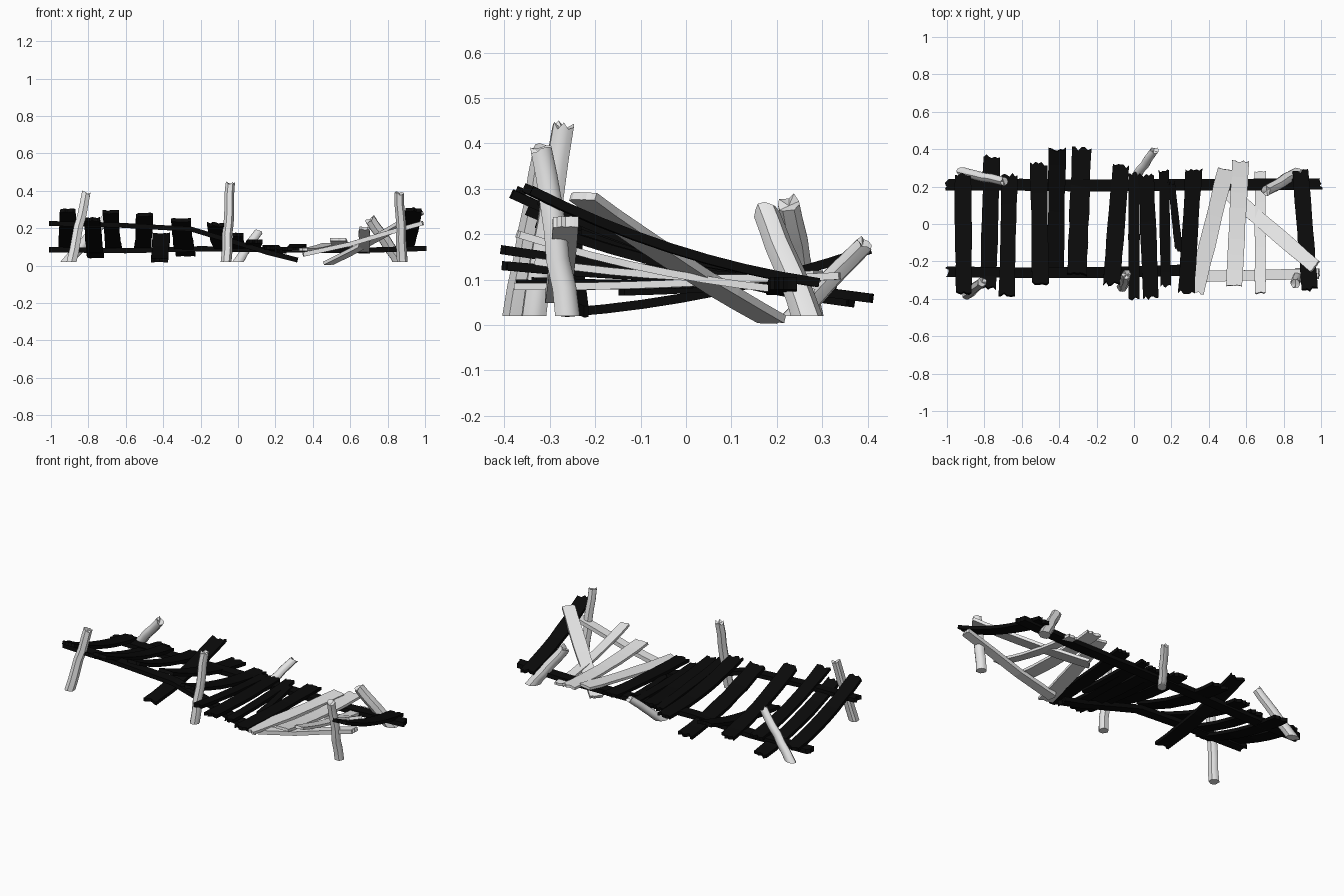
import bpy, bmesh, math, random
from mathutils import Vector

random.seed(4)
cube = bpy.data.objects.get("Cube")
if cube:
    bpy.data.objects.remove(cube)


def material(name, value):
    m = bpy.data.materials.new(name)
    m.use_nodes = True
    colour = (value, value, value, 1)
    m.diffuse_color = colour
    m.node_tree.nodes["Principled BSDF"].inputs["Base Color"].default_value = colour
    return m


DARK = material("black wood", 0.003)
LIGHT = material("pale wood", 0.8)


def finish(name, bm, mat):
    bmesh.ops.recalc_face_normals(bm, faces=bm.faces)
    mesh = bpy.data.meshes.new(name)
    bm.to_mesh(mesh)
    bm.free()
    mesh.materials.append(mat)
    ob = bpy.data.objects.new(name, mesh)
    bpy.context.collection.objects.link(ob)
    return ob


def strip(name, path, width, thick, mat, jag=0.012):
    """Board swept along a path, with splintered ends."""
    bm = bmesh.new()
    path = [Vector(p) for p in path]
    last, cols, rings = len(path) - 1, 6, []
    rip = [[random.uniform(-jag, jag) for _ in range(cols + 1)] for _ in range(2)]
    for i, p in enumerate(path):
        along = (path[min(i + 1, last)] - path[max(i - 1, 0)]).normalized()
        side = Vector((0, 0, 1)).cross(along).normalized()
        up = along.cross(side)
        w = width * random.uniform(0.94, 1.04)
        top, low = [], []
        for c in range(cols + 1):
            shift = rip[0][c] if i == 0 else rip[1][c] if i == last else 0
            q = p + side * w * (c / cols - 0.5) + along * shift
            top.append(bm.verts.new(q + up * thick / 2))
            low.append(bm.verts.new(q - up * thick / 2))
        rings.append(top + low[::-1])
    n = len(rings[0])
    for a, b in zip(rings, rings[1:]):
        for k in range(n):
            bm.faces.new((a[k], a[(k + 1) % n], b[(k + 1) % n], b[k]))
    for r in (rings[0], rings[-1]):
        for c in range(cols):
            bm.faces.new((r[c], r[c + 1], r[n - 2 - c], r[n - 1 - c]))
    return finish(name, bm, mat)


def plank(name, front, back, width, mat, sag=0.03, jag=0.012, thick=0.02):
    a, b = Vector(front), Vector(back)
    steps = 8
    path = []
    for i in range(steps + 1):
        t = i / steps
        p = a.lerp(b, t)
        p.z -= 4 * sag * t * (1 - t)
        path.append(p)
    return strip(name, path, width, thick, mat, jag)


def post(name, foot, top, radius=0.027):
    """Leaning log with a flat foot and a splintered top."""
    bm = bmesh.new()
    a, b = Vector(foot), Vector(top)
    sides, steps, rings = 12, 6, []
    bump = [random.uniform(0.9, 1.1) for _ in range(sides)]
    for i in range(steps + 1):
        t = i / steps
        c = a.lerp(b, t)
        if 0 < i < steps:
            c += Vector((random.uniform(-1, 1), random.uniform(-1, 1), 0)) * 0.003
        axis = (b - a).normalized()
        u = axis.cross(Vector((0, 1, 0))).normalized()
        v = axis.cross(u)
        ring = []
        for k in range(sides):
            ang = math.tau * k / sides
            r = radius * bump[k] * (1.06 - 0.14 * t)
            q = c + (u * math.cos(ang) + v * math.sin(ang)) * r
            if i == 0:
                q -= axis * ((q.z - a.z) / axis.z)
            if i == steps:
                q += axis * random.uniform(-0.012, 0.008)
            ring.append(bm.verts.new(q))
        rings.append(ring)
    for lo, hi in zip(rings, rings[1:]):
        for k in range(sides):
            j = (k + 1) % sides
            bm.faces.new((lo[k], lo[j], hi[j], hi[k]))
    bm.faces.new(rings[0])
    tip = bm.verts.new(b - (b - a).normalized() * 0.01)
    for k in range(sides):
        bm.faces.new((rings[-1][k], rings[-1][(k + 1) % sides], tip))
    ob = finish(name, bm, LIGHT)
    bpy.ops.object.select_all(action="DESELECT")
    ob.select_set(True)
    bpy.context.view_layer.objects.active = ob
    bpy.ops.object.shade_smooth_by_angle(angle=math.radians(40))


# Long beams: whole at the back, snapped in two at the front
strip("back_beam", [(-1, .21, .085), (-.6, .21, .08), (-.2, .205, .09),
                    (.2, .21, .085), (.6, .21, .08), (1, .215, .092)], .062, .028, DARK)
strip("front_beam", [(-1, -.255, .225), (-.65, -.26, .217), (-.25, -.26, .195),
                     (0, -.255, .12), (.16, -.25, .07), (.31, -.245, .032)], .058, .026, DARK)
strip("broken_front_beam", [(.35, -.28, .06), (.6, -.275, .115), (.8, -.27, .175),
                            (.99, -.265, .228)], .058, .024, LIGHT, .006)

# Dark deck planks: front x, y, z / back x, y, z / width
dark_planks = [
    ((-.91, -.37, .295), (-.915, .265, .095), .088),
    ((-.78, -.345, .25), (-.76, .36, .05), .09),
    ((-.68, -.375, .285), (-.665, .26, .095), .085),
    ((-.50, -.315, .27), (-.51, .32, .08), .09),
    ((-.305, -.27, .245), (-.28, .40, .06), .105),
    ((-.12, -.32, .22), (-.07, .31, .09), .092),
    ((0, -.40, .165), (0, .27, .095), .06),
    ((.09, -.395, .13), (.065, .26, .1), .085),
    ((.17, -.33, .095), (.16, .28, .1), .055),
    ((.28, -.365, .09), (.32, .29, .105), .088),
    ((.94, -.35, .3), (.89, .28, .095), .086),
]
for i, (front, back, width) in enumerate(dark_planks):
    plank(f"deck_plank_{i + 1}", front, back, width, DARK, .008 if -.05 < front[0] < .5 else .028)
plank("fallen_plank", (-.42, -.26, .028), (-.41, .40, .165), .09, DARK, .022)
plank("splinter_slat", (.24, -.14, .075), (.2, .22, .1), .04, DARK, .005)

# Pale loose planks
plank("pale_plank_1", (.33, -.365, .085), (.49, .29, .112), .088, LIGHT, .008, .005, .016)
plank("pale_plank_2", (.535, -.33, .14), (.57, .335, .108), .088, LIGHT, .018, .005, .016)
plank("pale_plank_3", (.675, -.37, .2), (.675, .28, .072), .058, LIGHT, .02, .005, .016)
plank("diagonal_plank", (.97, -.23, .285), (.48, .19, .012), .078, LIGHT, .01, .006, .018)

# Leaning posts
post("front_right_post", (-.89, -.375, .02), (-.812, -.31, .39))
post("front_middle_post", (-.062, -.335, .02), (-.04, -.27, .44))
post("front_left_post", (.88, -.262, .02), (.864, -.32, .39))
post("back_right_post", (-.91, .275, .02), (-.69, .225, .27))
post("back_middle_post", (.0, .24, .02), (.11, .395, .18), .023)
post("back_left_post", (.865, .265, .02), (.705, .175, .25), .031)
